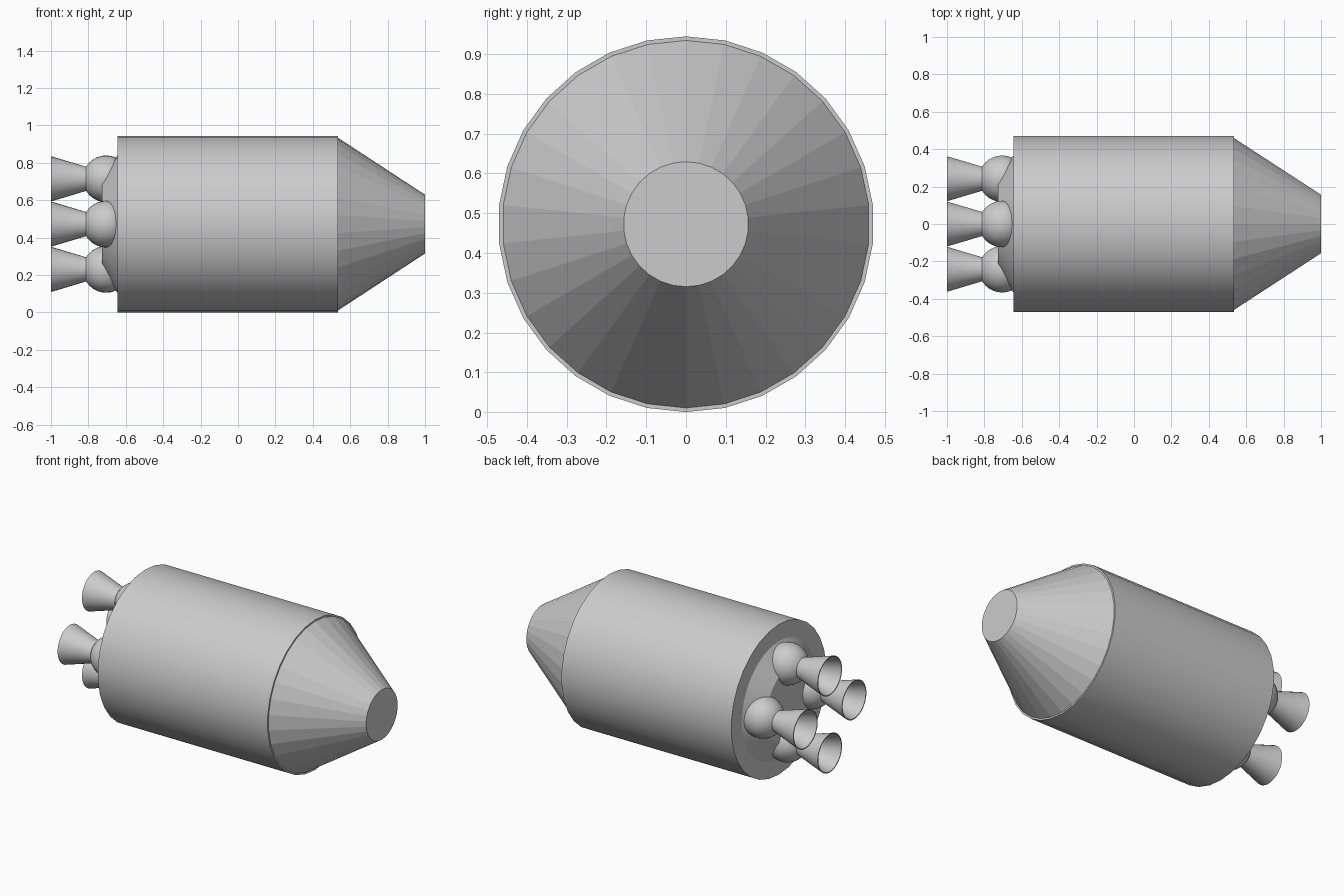
import bpy
import math

cube = bpy.data.objects.get("Cube")
if cube:
    bpy.data.objects.remove(cube, do_unlink=True)

AXIS_Z = 0.4725
SIDES = 30

grey = bpy.data.materials.new("light grey")
grey.use_nodes = True
colour = (0.6, 0.6, 0.6, 1)
grey.diffuse_color = colour
grey.node_tree.nodes["Principled BSDF"].inputs["Base Color"].default_value = colour


def lathe(name, profile, y=0.0, z=0.0, smooth=True):
    """Spin (x, radius) points about the long axis; zero radius closes an end."""
    verts, rings, faces = [], [], []
    for x, r in profile:
        count = SIDES if r > 0 else 1
        rings.append([len(verts) + i for i in range(count)])
        for i in range(count):
            a = math.tau * i / SIDES
            verts.append((x, r * math.sin(a), r * math.cos(a)))
    for a, b in zip(rings, rings[1:]):
        for i in range(SIDES):
            j = (i + 1) % SIDES
            if len(a) == 1:
                faces.append((a[0], b[j], b[i]))
            elif len(b) == 1:
                faces.append((a[i], a[j], b[0]))
            else:
                faces.append((a[i], a[j], b[j], b[i]))
    mesh = bpy.data.meshes.new(name)
    mesh.from_pydata(verts, [], faces)
    mesh.materials.append(grey)
    obj = bpy.data.objects.new(name, mesh)
    bpy.context.collection.objects.link(obj)
    obj.location = (0, y, AXIS_Z + z)
    bpy.ops.object.select_all(action="DESELECT")
    obj.select_set(True)
    bpy.context.view_layer.objects.active = obj
    # Outward normals
    bpy.ops.object.mode_set(mode="EDIT")
    bpy.ops.mesh.select_all(action="SELECT")
    bpy.ops.mesh.normals_make_consistent(inside=False)
    bpy.ops.object.mode_set(mode="OBJECT")
    if smooth:
        bpy.ops.object.shade_smooth_by_angle(angle=math.radians(30))
    return obj


# Main tank and tapered nose
lathe("body", [(-0.645, 0), (-0.645, 0.472), (0.535, 0.472), (0.535, 0)])
lathe("nose_cone", [(0.53, 0), (0.53, 0.465), (1.0, 0.157), (1.0, 0)], smooth=False)

# Tapered bulkhead that carries the engines
lathe("rear_bulkhead", [(-0.728, 0), (-0.728, 0.24), (-0.64, 0.375), (-0.64, 0)])

# Four engines: a round chamber and a hollow, thin-walled bell
ball = [(-0.705 - 0.125 * math.cos(math.pi * k / 16),
         0.125 * math.sin(math.pi * k / 16) if 0 < k < 16 else 0)
        for k in range(17)]
bell = [(-0.79, 0), (-0.79, 0.064), (-0.81, 0.064), (-1.0, 0.121),
        (-1.0, 0.115), (-0.815, 0.058), (-0.815, 0)]
places = {"top": (0, 1), "bottom": (0, -1), "front": (-1, 0), "back": (1, 0)}
for side, (dy, dz) in places.items():
    lathe(side + "_engine_chamber", ball, dy * 0.242, dz * 0.242)
    lathe(side + "_engine_bell", bell, dy * 0.242, dz * 0.242)
